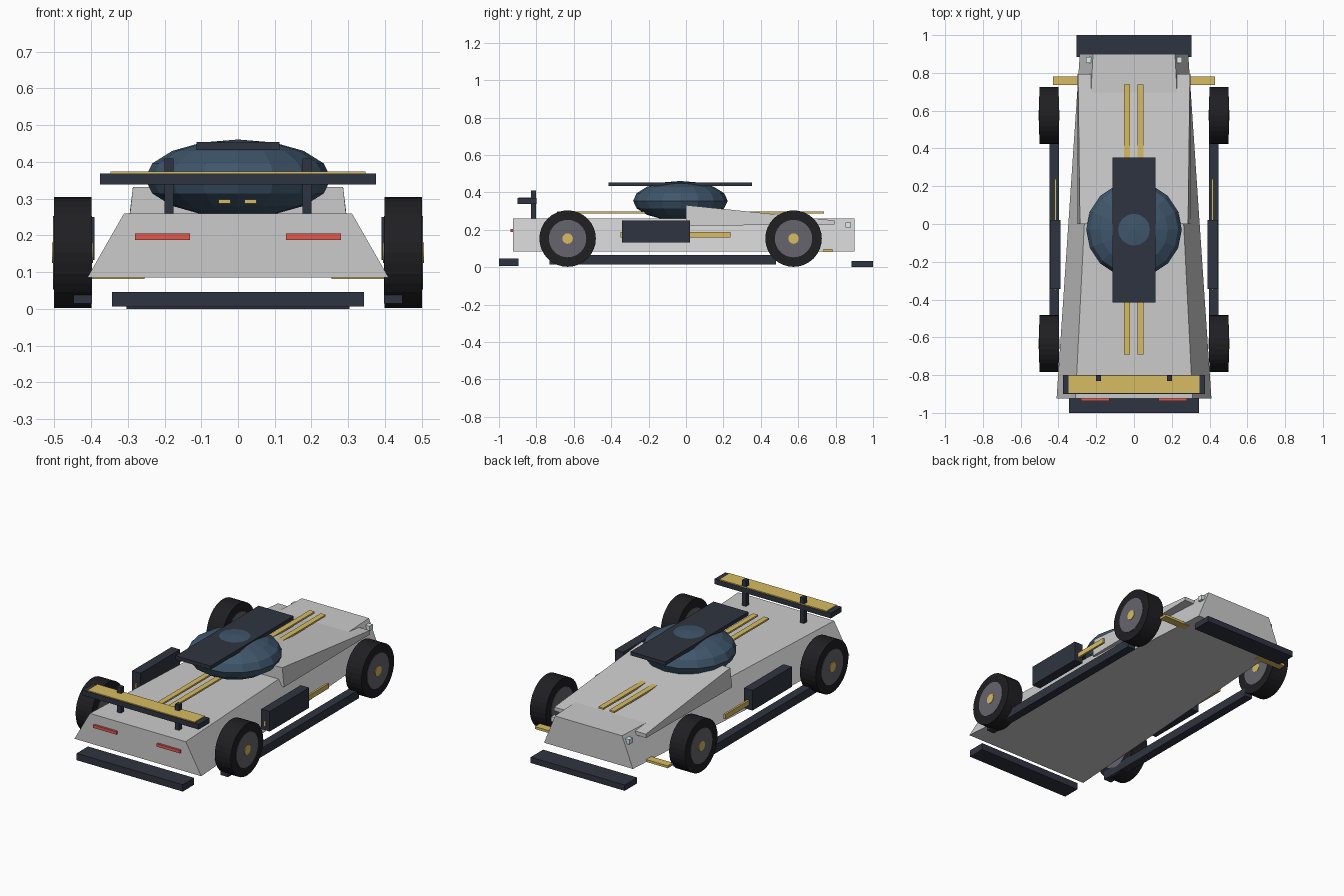
import bpy, math

if "Cube" in bpy.data.objects:
    bpy.data.objects.remove(bpy.data.objects["Cube"])


def mat(name, r, g, b):
    m = bpy.data.materials.new(name)
    m.diffuse_color = (r, g, b, 1)
    m.use_nodes = True
    m.node_tree.nodes["Principled BSDF"].inputs["Base Color"].default_value = m.diffuse_color
    return m


DARK = mat("dark_trim", 0.028, 0.034, 0.05)
GOLD = mat("gold", 0.68, 0.50, 0.12)
GLASS = mat("canopy_glass", 0.05, 0.095, 0.15)
TYRE = mat("rubber", 0.014, 0.014, 0.017)
RIM = mat("rim_grey", 0.13, 0.13, 0.15)
RED = mat("tail_red", 0.75, 0.10, 0.08)
LAMP = mat("lamp_white", 0.70, 0.85, 0.88)


def mesh_object(name, verts, faces, material=None):
    me = bpy.data.meshes.new(name)
    me.from_pydata(verts, [], faces)
    ob = bpy.data.objects.new(name, me)
    bpy.context.collection.objects.link(ob)
    if material:
        me.materials.append(material)
    return ob


def loft(name, a, b, material=None):
    """Solid between two trapezoid sections: (y, z_low, half_low, z_high, half_high)."""
    verts = []
    for y, z0, w0, z1, w1 in (a, b):
        verts += [(-w0, y, z0), (w0, y, z0), (w1, y, z1), (-w1, y, z1)]
    faces = [(0, 1, 2, 3), (7, 6, 5, 4), (0, 4, 5, 1),
             (1, 5, 6, 2), (2, 6, 7, 3), (3, 7, 4, 0)]
    return mesh_object(name, verts, faces, material)


def box(name, x, y, z, material):
    """Box from (min, max) ranges."""
    verts = [(i, j, k) for i in x for j in y for k in z]
    faces = [(0, 1, 3, 2), (4, 6, 7, 5), (0, 4, 5, 1),
             (2, 3, 7, 6), (0, 2, 6, 4), (1, 5, 7, 3)]
    return mesh_object(name, verts, faces, material)


def pair(name, x, y, z, material):
    """The same box on both sides of the centre line."""
    box("right_" + name, x, y, z, material)
    box("left_" + name, (-x[1], -x[0]), y, z, material)


def disc(name, x0, x1, y, z, radius, sides, material):
    """Cylinder along x."""
    bpy.ops.mesh.primitive_cylinder_add(
        vertices=sides, radius=radius, depth=abs(x1 - x0),
        location=((x0 + x1) / 2, y, z), rotation=(0, math.pi / 2, 0))
    ob = bpy.context.object
    ob.name = name
    ob.data.materials.append(material)


# Tapered chassis and sloping hood
loft("body", (-0.925, 0.085, 0.41, 0.26, 0.31), (0.90, 0.085, 0.287, 0.26, 0.217))
loft("hood_wedge", (0.0, 0.222, 0.298, 0.332, 0.286), (0.793, 0.228, 0.298, 0.25, 0.296))

# Canopy with roof board
bpy.ops.mesh.primitive_uv_sphere_add(segments=16, ring_count=8, location=(0, -0.03, 0.355))
canopy = bpy.context.object
canopy.name = "canopy"
canopy.scale = (0.253, 0.253, 0.106)
canopy.data.materials.append(GLASS)
box("roof_board", (-0.113, 0.113), (-0.415, 0.352), (0.433, 0.454), DARK)

# Twin stripes along the top
for side, x in (("left", -0.037), ("right", 0.034)):
    box(side + "_stripe", (x - 0.016, x + 0.016), (-0.69, 0.738), (0.287, 0.297), GOLD)

# Low bumpers at both ends
box("rear_bumper", (-0.343, 0.343), (-1.0, -0.895), (0.006, 0.046), DARK)
box("nose_splitter", (-0.304, 0.304), (0.885, 1.0), (0.0, 0.034), DARK)

# Wing
box("wing", (-0.376, 0.376), (-0.90, -0.80), (0.339, 0.369), DARK)
box("wing_top", (-0.347, 0.347), (-0.896, -0.802), (0.364, 0.374), GOLD)
pair("wing_post", (0.175, 0.2), (-0.83, -0.803), (0.255, 0.409), DARK)

# Side skirts, pods, strips and canards
pair("side_skirt", (0.397, 0.447), (-0.73, 0.48), (0.015, 0.065), DARK)
pair("side_pod", (0.39, 0.445), (-0.343, 0.022), (0.133, 0.25), DARK)
pair("side_strip", (0.410, 0.422), (-0.35, 0.238), (0.158, 0.187), GOLD)
pair("canard", (0.255, 0.43), (0.735, 0.782), (0.082, 0.096), GOLD)

# Lights
pair("tail_light", (0.13, 0.28), (-0.937, -0.918), (0.188, 0.205), RED)
pair("headlight", (0.222, 0.253), (0.852, 0.883), (0.212, 0.24), LAMP)

# Wheels
for end, y in (("rear", -0.633), ("nose", 0.575)):
    for side, s in (("left", -1), ("right", 1)):
        tag = f"{end}_{side}_"
        disc(tag + "tyre", s * 0.399, s * 0.501, y, 0.153, 0.151, 32, TYRE)
        disc(tag + "rim", s * 0.397, s * 0.503, y, 0.153, 0.1, 32, RIM)
        disc(tag + "hub", s * 0.395, s * 0.506, y, 0.153, 0.028, 16, GOLD)
